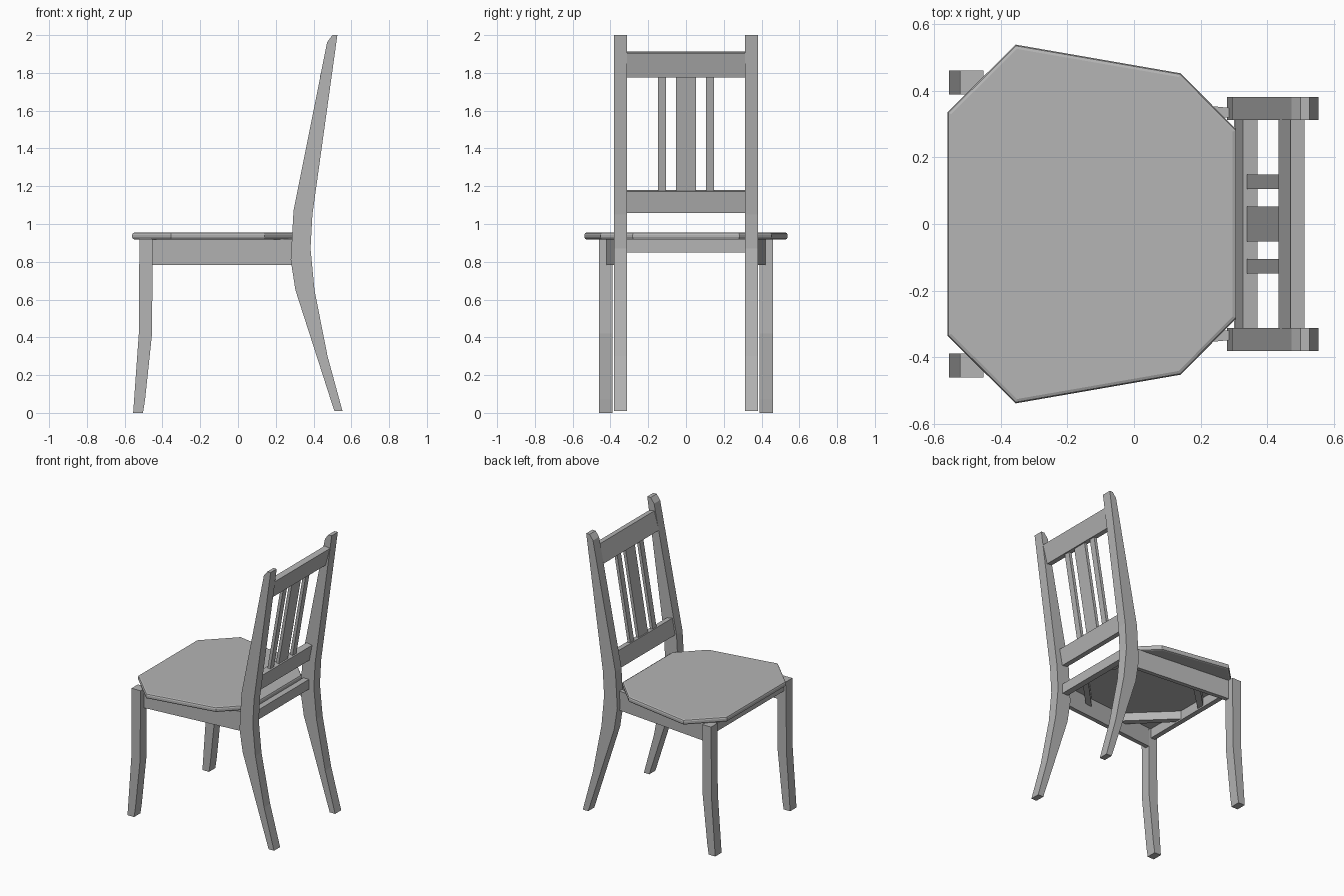
import bpy
import bmesh

if "Cube" in bpy.data.objects:
    bpy.data.objects.remove(bpy.data.objects["Cube"], do_unlink=True)

GREY = (0.46, 0.46, 0.46, 1.0)
wood = bpy.data.materials.new("plain grey")
wood.use_nodes = True
wood.diffuse_color = GREY
wood.node_tree.nodes["Principled BSDF"].inputs["Base Color"].default_value = GREY


def prism(name, outline, lo, hi, axis):
    """Extrude an outline from lo to hi: axis 'y' takes (x, z) points, 'z' takes (x, y)."""
    def place(p, t):
        return (p[0], t, p[1]) if axis == "y" else (p[0], p[1], t)

    bm = bmesh.new()
    start = [bm.verts.new(place(p, lo)) for p in outline]
    end = [bm.verts.new(place(p, hi)) for p in outline]
    bm.faces.new(start)
    bm.faces.new(end[::-1])
    for i in range(len(outline)):
        j = (i + 1) % len(outline)
        bm.faces.new((start[i], end[i], end[j], start[j]))
    bmesh.ops.recalc_face_normals(bm, faces=bm.faces[:])
    mesh = bpy.data.meshes.new(name)
    bm.to_mesh(mesh)
    bm.free()
    mesh.materials.append(wood)
    obj = bpy.data.objects.new(name, mesh)
    bpy.context.collection.objects.link(obj)
    return obj


def box_points(x0, x1, y0, y1):
    return [(x0, y0), (x1, y0), (x1, y1), (x0, y1)]


# Seat: eight-sided board with a chamfered rim
half = [(-0.56, 0.335), (-0.355, 0.538), (0.14, 0.452), (0.308, 0.282)]
seat = prism("seat", half + [(x, -y) for x, y in reversed(half)], 0.918, 0.955, "z")
rim = seat.modifiers.new("rim", "BEVEL")
rim.width = 0.012
rim.segments = 2
rim.limit_method = "ANGLE"
rim.angle_limit = 1.2

# Side profiles of the curved legs
post_profile = [(0.51, 0.01), (0.553, 0.01), (0.474, 0.30), (0.405, 0.65),
                (0.384, 0.87), (0.394, 1.05), (0.526, 2.0), (0.50, 2.0),
                (0.472, 1.963), (0.294, 1.07), (0.279, 0.81), (0.304, 0.65)]
leg_profile = [(-0.555, 0.0), (-0.503, 0.0), (-0.492, 0.07), (-0.455, 0.42),
               (-0.452, 0.92), (-0.522, 0.92), (-0.525, 0.42), (-0.55, 0.07)]

# Mirrored parts
for side, s in (("left", 1), ("right", -1)):
    prism(f"{side}_back_post", post_profile, s * 0.312, s * 0.381, "y")
    prism(f"{side}_front_leg", leg_profile, s * 0.389, s * 0.461, "y")
    rail = [(-0.46, 0.39), (-0.46, 0.421), (0.30, 0.347), (0.30, 0.317)]
    prism(f"{side}_side_rail", [(x, s * y) for x, y in rail], 0.782, 0.92, "z")
    # Diagonal braces across the corners of the frame
    front = [(-0.475, 0.08), (-0.475, 0.135), (-0.235, 0.375), (-0.175, 0.37)]
    prism(f"{side}_front_brace", [(x, s * y) for x, y in front], 0.86, 0.918, "z")
    back = [(0.305, 0.10), (0.305, 0.155), (0.125, 0.34), (0.07, 0.345)]
    prism(f"{side}_back_brace", [(x, s * y) for x, y in back], 0.86, 0.918, "z")

# Rails joining the legs under the seat
prism("front_rail", box_points(-0.505, -0.47, 0.85, 0.92), -0.392, 0.392, "y")
prism("back_rail", box_points(0.30, 0.345, 0.85, 0.92), -0.314, 0.314, "y")

# Leaning backrest rails
prism("lower_back_rail", [(0.305, 1.065), (0.348, 1.058), (0.37, 1.172), (0.327, 1.18)],
      -0.314, 0.314, "y")
prism("top_back_rail", [(0.434, 1.782), (0.477, 1.775), (0.512, 1.905), (0.47, 1.912)],
      -0.314, 0.314, "y")

# Backrest slats: a wide one between two narrow ones
slat_profile = [(0.337, 1.17), (0.359, 1.17), (0.467, 1.79), (0.445, 1.79)]
for name, centre, width in (("left_slat", 0.127, 0.043), ("middle_slat", 0, 0.104),
                            ("right_slat", -0.127, 0.043)):
    prism(name, slat_profile, centre - width / 2, centre + width / 2, "y")
